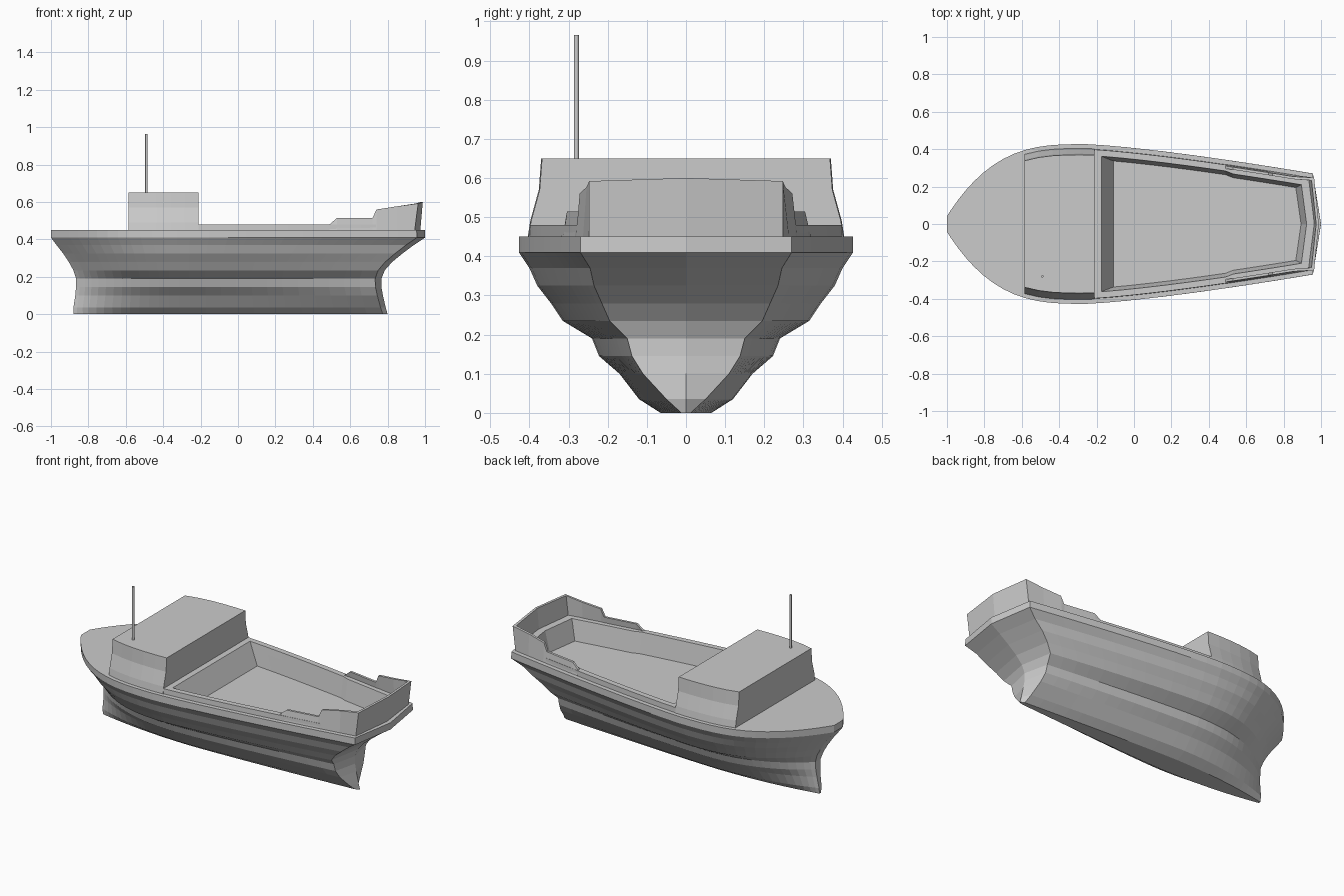
import bpy
import bmesh
import math

old = bpy.data.objects.get("Cube")
if old:
    bpy.data.objects.remove(old, do_unlink=True)

grey = bpy.data.materials.new("plain grey")
grey.use_nodes = True
colour = (0.6, 0.6, 0.6, 1)
grey.diffuse_color = colour
grey.node_tree.nodes["Principled BSDF"].inputs["Base Color"].default_value = colour


def loft(name, rings):
    """Join equal closed rings into a capped solid."""
    bm = bmesh.new()
    loops = [[bm.verts.new(p) for p in ring] for ring in rings]
    for a, b in zip(loops, loops[1:]):
        for i in range(len(a)):
            j = (i + 1) % len(a)
            bm.faces.new((a[i], a[j], b[j], b[i]))
    bm.faces.new(loops[0])
    bm.faces.new(loops[-1])
    bmesh.ops.recalc_face_normals(bm, faces=bm.faces)
    mesh = bpy.data.meshes.new(name)
    bm.to_mesh(mesh)
    bm.free()
    mesh.materials.append(grey)
    obj = bpy.data.objects.new(name, mesh)
    bpy.context.collection.objects.link(obj)
    return obj


def half_width(t, widest, transom, fullness):
    """Half width at fraction t of the length, bow to stern corner."""
    if t < 0.38:
        return widest * (1 - 0.9 * (1 - t / 0.38) ** fullness)
    return widest + (transom - widest) * ((t - 0.38) / 0.62) ** 1.3


def deck_y(x):
    return half_width((x + 1) / 1.955, 0.427, 0.27, 3.05)


def mirrored(side, tip, z):
    """Closed level ring from one side, the stern tip and the other side."""
    return ([(x, y, z) for x, y in side] + [(tip, 0, z)]
            + [(x, -y, z) for x, y in reversed(side)])


def plan(xs, inset, z, tip):
    return mirrored([(x, deck_y(x) - inset) for x in xs], xs[-1] + tip, z)


def spread(a, b, n):
    return [a + (b - a) * i / n for i in range(n + 1)]


# Hull levels: height, bow x, stern x, widest and transom half widths
levels = [
    (0.0, -0.88, 0.80, 0.065, 0.012),
    (0.035, -0.88, 0.79, 0.12, 0.05),
    (0.10, -0.87, 0.775, 0.17, 0.11),
    (0.145, -0.866, 0.767, 0.222, 0.138),
    (0.19, -0.865, 0.767, 0.24, 0.15),
    (0.235, -0.88, 0.785, 0.315, 0.195),
    (0.28, -0.905, 0.825, 0.345, 0.215),
    (0.325, -0.935, 0.88, 0.38, 0.235),
    (0.37, -0.97, 0.94, 0.40, 0.245),
    (0.41, -1.0, 1.0, 0.427, 0.27),
    (0.45, -1.0, 1.0, 0.427, 0.27),
]
fractions = [0.38 * (i / 14) ** 1.3 for i in range(14)] + spread(0.38, 1, 12)
rings = []
for z, bow, stern, widest, transom in levels:
    corner = stern - 0.026 - 0.042 * z
    side = [(bow + (corner - bow) * t,
             half_width(t, widest, transom, 2.1 + 2.1 * z)) for t in fractions]
    rings.append(mirrored(side, stern, z))
hull = loft("hull", rings)

# Low coaming around the hold
rim = spread(-0.212, 0.945, 12)
coaming = loft("coaming", [plan(rim, 0.025, 0.44, 0.03),
                           plan(rim, 0.027, 0.48, 0.03)])


# Open hold with sloping walls, cut from hull and coaming
def hold_ring(first, last, inset, z):
    xs = spread(first, 0.49, 6) + spread(0.53, last, 4)
    side = [(x, deck_y(x) - inset - (0.01 if x > 0.5 else 0)) for x in xs]
    return mirrored(side, last + 0.028, z)


cutter = loft("hold_cutter", [hold_ring(-0.11, 0.865, 0.08, 0.36),
                              hold_ring(-0.175, 0.895, 0.06, 0.48),
                              hold_ring(-0.175, 0.895, 0.06, 0.52)])
cutter.hide_render = True
for obj in (hull, coaming):
    bpy.context.view_layer.objects.active = obj
    cut = obj.modifiers.new("hold", 'BOOLEAN')
    cut.operation = 'DIFFERENCE'
    cut.solver = 'EXACT'
    cut.object = cutter
    bpy.ops.object.modifier_apply(modifier=cut.name)
bpy.data.objects.remove(cutter, do_unlink=True)

# Stepped bulwark wrapping the stern: x and top height, leaning inward
steps = [(0.49, 0.481), (0.53, 0.515), (0.72, 0.515), (0.74, 0.56), (0.85, 0.577)]
wall = 0.014
sections = []
for x, top in steps:
    y = deck_y(x) - 0.0245
    lean = y - 0.009
    sections.append([(x, y, 0.451), (x, lean, top),
                     (x, lean - wall, top), (x, y - wall, 0.451)])
y = deck_y(0.945) - 0.0245
sections.append([(0.945, y, 0.451), (0.963, y, 0.592),
                 (0.949, y - wall, 0.592), (0.931, y - wall, 0.451)])
middle = [(0.975, 0, 0.451), (0.988, 0, 0.6), (0.974, 0, 0.6), (0.961, 0, 0.451)]
other = [[(px, -py, pz) for px, py, pz in s] for s in reversed(sections)]
loft("stern_bulwark", sections + [middle] + other)

# Deckhouse with inward leaning sides that follow the deck edge
house_xs = spread(-0.585, -0.21, 5)
loft("deckhouse", [plan(house_xs, inset, z, 0) for z, inset in
                   ((0.445, 0.022), (0.49, 0.029), (0.57, 0.051), (0.65, 0.057))])

# Thin mast on the deckhouse roof
bpy.ops.mesh.primitive_cylinder_add(vertices=12, radius=0.0065, depth=0.325,
                                    location=(-0.49, -0.28, 0.8025))
mast = bpy.context.object
mast.name = "mast"
mast.data.materials.append(grey)
bpy.ops.object.shade_smooth_by_angle(angle=math.radians(35))
